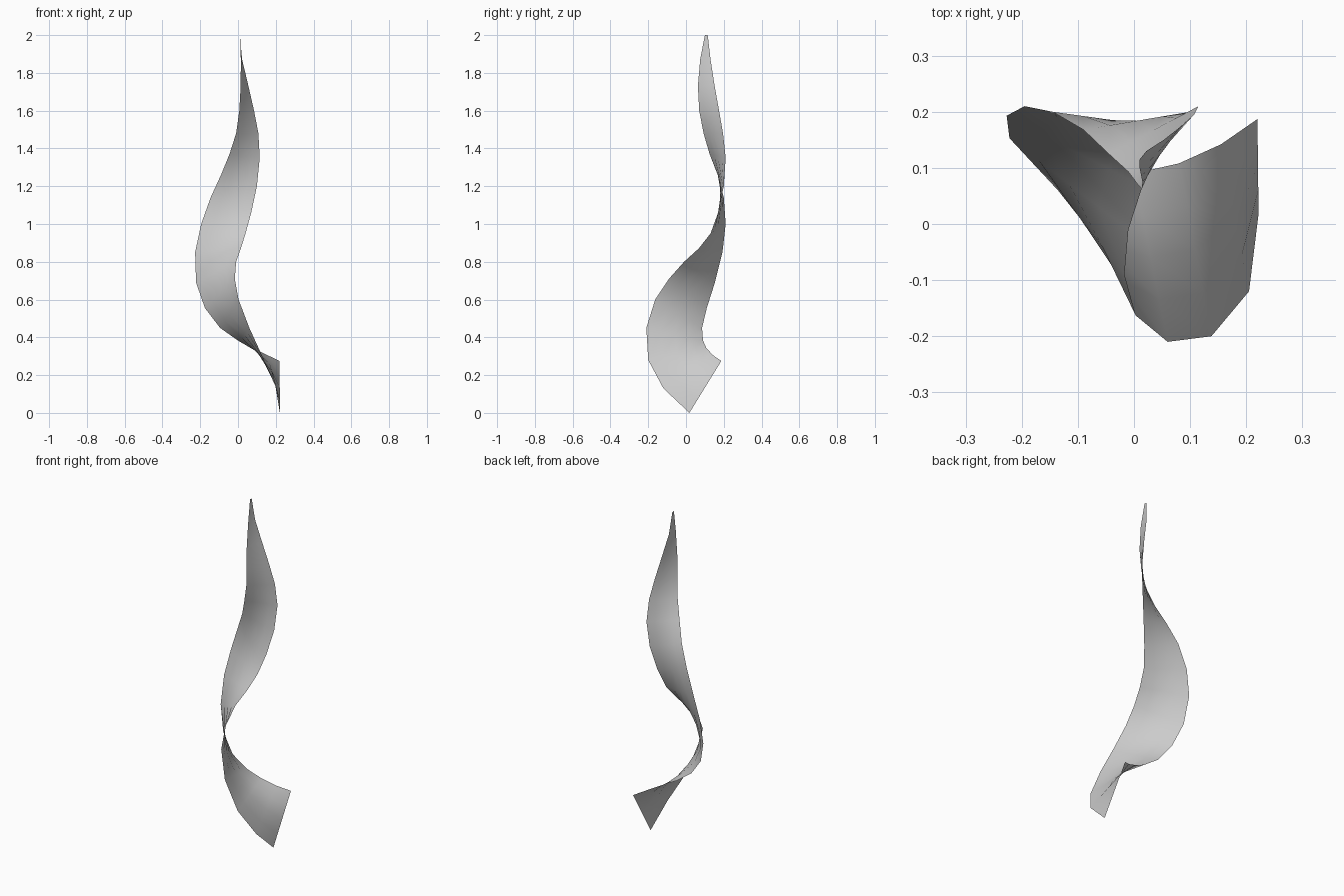
import bpy
from mathutils import Vector

# Twisting ribbon: each edge is a path, point by point from base to tip
lower_edge = [
    (.222, .018, 0), (.205, -.12, .13), (.138, -.20, .28), (.06, -.21, .45),
    (.003, -.163, .60), (-.017, -.09, .71), (-.01, -.01, .80), (.015, .067, .87),
    (.04, .13, .95), (.07, .17, 1.06), (.10, .20, 1.20), (.115, .21, 1.35),
    (.108, .196, 1.48), (.085, .175, 1.60), (.053, .15, 1.74), (.022, .13, 1.87),
    (.01, .115, 2)]
upper_edge = [
    (.22, .187, .275), (.155, .142, .306), (.08, .108, .343), (0, .09, .383),
    (-.095, .085, .45), (-.175, .11, .555), (-.222, .153, .69), (-.227, .193, .85),
    (-.195, .21, 1.0), (-.145, .20, 1.14), (-.09, .168, 1.26), (-.045, .125, 1.37),
    (-.01, .093, 1.48), (.007, .07, 1.60), (.014, .063, 1.73), (.015, .075, 1.87),
    (.01, .10, 2)]
ACROSS = 4

# Bridge the two edges with straight rungs
verts = [Vector(a).lerp(Vector(b), j / ACROSS)
         for a, b in zip(lower_edge, upper_edge) for j in range(ACROSS + 1)]
row = ACROSS + 1
faces = [(i * row + j, i * row + j + 1, (i + 1) * row + j + 1, (i + 1) * row + j)
         for i in range(len(lower_edge) - 1) for j in range(ACROSS)]

mesh = bpy.data.meshes.new("twisted_ribbon")
mesh.from_pydata(verts, [], faces)
mesh.update()
mesh.shade_smooth()
ribbon = bpy.data.objects.new("twisted_ribbon", mesh)
bpy.context.collection.objects.link(ribbon)
